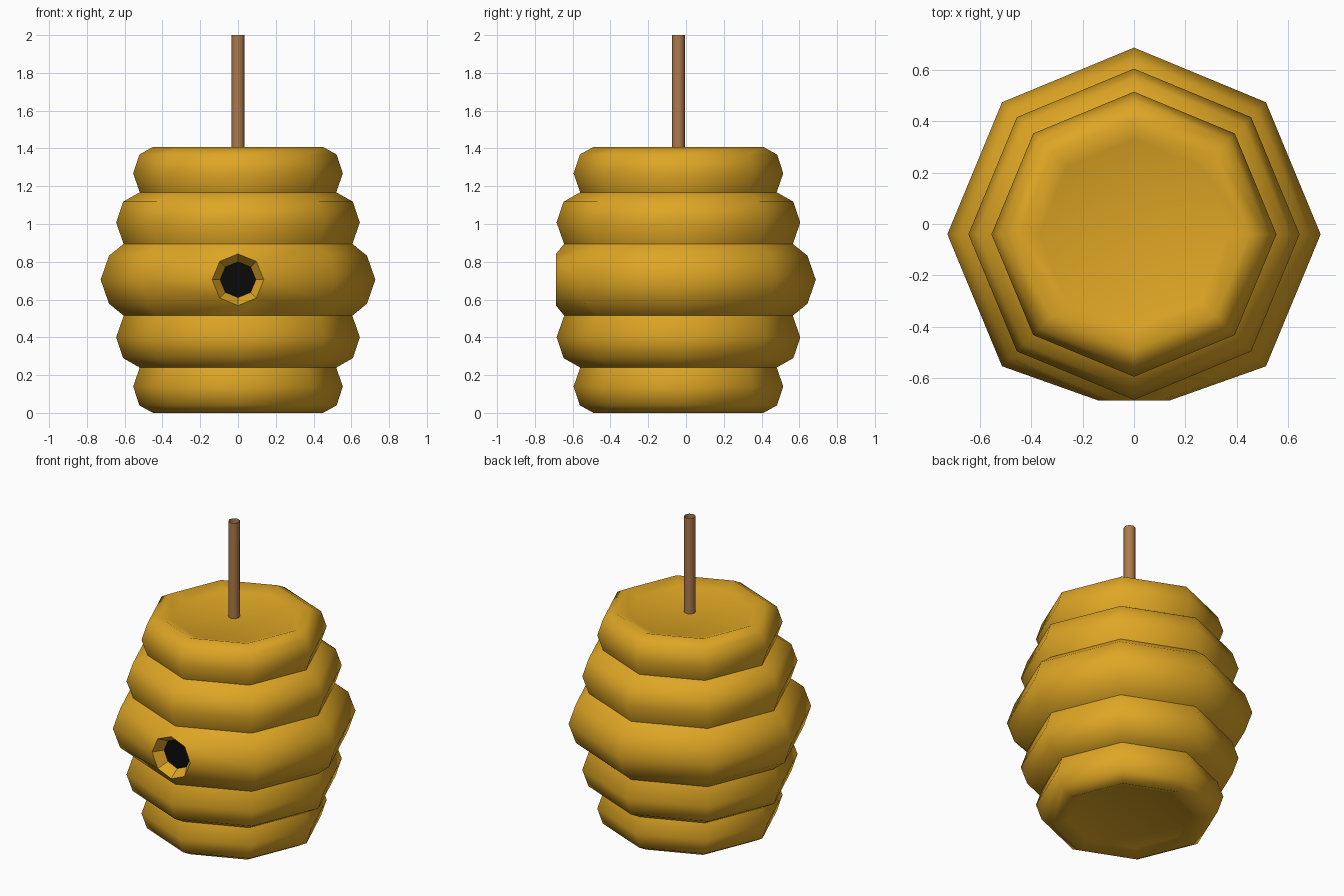
import bpy, math

if "Cube" in bpy.data.objects:
    bpy.data.objects.remove(bpy.data.objects["Cube"])

CY = -0.04       # body axis, slightly forward of the origin
SIDES = 8


def material(name, colour):
    m = bpy.data.materials.new(name)
    m.diffuse_color = (*colour, 1)
    m.use_nodes = True
    m.node_tree.nodes["Principled BSDF"].inputs["Base Color"].default_value = m.diffuse_color
    return m


gold = material("golden straw", (0.73, 0.38, 0.018))
brown = material("brown wood", (0.42, 0.195, 0.072))
black = material("dark hollow", (0.003, 0.003, 0.003))


def make(name, verts, faces, mat, smooth=True):
    me = bpy.data.meshes.new(name)
    me.from_pydata(verts, [], faces)
    me.materials.append(mat)
    me.polygons.foreach_set("use_smooth", [smooth] * len(faces))
    ob = bpy.data.objects.new(name, me)
    bpy.context.collection.objects.link(ob)
    return ob


def octagon(r, z):
    return [(r * math.cos(i * math.tau / SIDES),
             CY + r * math.sin(i * math.tau / SIDES), z) for i in range(SIDES)]


def lathe(name, profile, mat, cap_start=False, cap_end=False, skip=()):
    """Turn an upward (radius, height) profile into an eight-sided shell."""
    verts = [v for r, z in profile for v in octagon(r, z)]
    faces = []
    for k in range(len(profile) - 1):
        for i in range(SIDES):
            if i in skip:
                continue
            j = (i + 1) % SIDES
            a, b = k * SIDES, (k + 1) * SIDES
            faces.append((a + i, a + j, b + j, b + i))
    if cap_start:
        faces.append(tuple(range(SIDES))[::-1])
    if cap_end:
        n = (len(profile) - 1) * SIDES
        faces.append(tuple(range(n, n + SIDES)))
    return verts, faces, (name, mat)


def ring(*args, **kw):
    v, f, (name, mat) = lathe(*args, **kw)
    return make(name, v, f, mat)


# Lower and upper coils mirror each other about the middle height
MID = 0.705
END = [(0.37, 0.03), (0.45, 0.003), (0.522, 0.04), (0.555, 0.14), (0.52, 0.24)]
NEXT = [(0.52, 0.24), (0.608, 0.29), (0.645, 0.40), (0.605, 0.515)]
BULGE = [(0.605, 0.515), (0.683, 0.578), (0.727, MID), (0.683, 0.832), (0.605, 0.895)]
END[1] = (0.45, 0.0)


def flip(p):
    return [(r, 2 * MID - z - 0.002) for r, z in reversed(p)]


ring("bottom_coil", END, gold, cap_start=True)
ring("lower_coil", NEXT, gold)
ring("upper_coil", flip(NEXT), gold)
ring("top_coil", flip(END), gold, cap_end=True)

# Middle coil: the front two sides are re-faced around a flat entrance
verts, faces, _ = lathe("middle_coil", BULGE, gold, skip=(5, 6))


def idx(level, column):
    return level * SIDES + column


L, F, R = 5, 6, 7    # left, front and right columns beside the entrance
loop = [idx(2, R), idx(3, R), idx(4, R), idx(4, F), idx(4, L), idx(3, L),
        idx(2, L), idx(1, L), idx(0, L), idx(0, F), idx(0, R), idx(1, R)]


def front_octagon(r, y):
    return [(r * math.cos(i * math.tau / 8), y, MID + r * math.sin(i * math.tau / 8))
            for i in range(8)]


n = len(verts)
verts += front_octagon(0.137, -0.688)
hole = [n + i for i in range(8)]
for q in range(4):
    a, b, c, d = [loop[(3 * q + k) % 12] for k in range(4)]
    o0, o1, o2 = [hole[(2 * q + k) % 8] for k in range(3)]
    if q % 2 == 0:
        faces += [(a, b, o1, o0), (b, c, o1), (c, d, o2, o1)]
    else:
        faces += [(a, b, o1, o0), (b, c, o1), (c, d, o2, o1)]
make("middle_coil", verts, faces, gold)

# Entrance: sloping rim and dark hollow
rim = front_octagon(0.137, -0.688) + front_octagon(0.095, -0.625)
make("entrance_rim", rim,
     [(i, (i + 1) % 8, 8 + (i + 1) % 8, 8 + i) for i in range(8)], gold, False)
make("entrance_hollow", front_octagon(0.095, -0.625), [tuple(range(8))], black, False)

# Hanging pole, open at both ends
ring("hanging_pole", [(0.035, 1.375), (0.035, 2.0)], brown)
